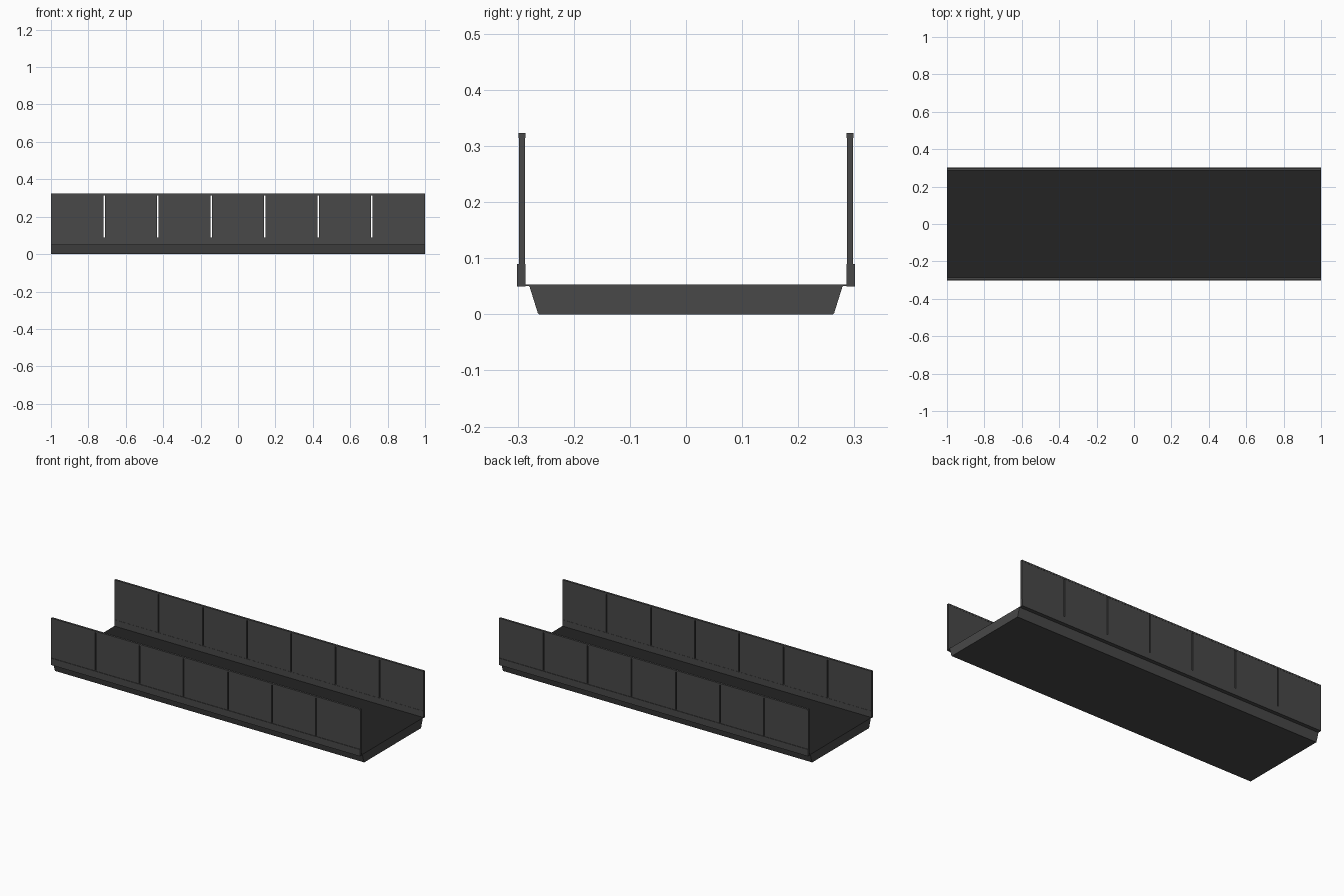
import bpy, bmesh

if "Cube" in bpy.data.objects:
    bpy.data.objects.remove(bpy.data.objects["Cube"])

def material(name, rgb):
    m = bpy.data.materials.new(name)
    m.diffuse_color = (*rgb, 1)
    m.use_nodes = True
    m.node_tree.nodes["Principled BSDF"].inputs["Base Color"].default_value = m.diffuse_color
    return m

grey = material("dark grey", (0.065, 0.065, 0.065))
black = material("near black", (0.017, 0.017, 0.017))

def extrude_x(name, profile, x0, x1, mats):
    """Extrude a closed (y, z) profile along x."""
    bm = bmesh.new()
    a = [bm.verts.new((x0, y, z)) for y, z in profile]
    b = [bm.verts.new((x1, y, z)) for y, z in profile]
    n = len(profile)
    bm.faces.new(a)
    bm.faces.new(b[::-1])
    for i in range(n):
        j = (i + 1) % n
        bm.faces.new((a[i], b[i], b[j], a[j]))
    bmesh.ops.recalc_face_normals(bm, faces=bm.faces)
    me = bpy.data.meshes.new(name)
    bm.to_mesh(me)
    bm.free()
    for m in mats:
        me.materials.append(m)
    ob = bpy.data.objects.new(name, me)
    bpy.context.collection.objects.link(ob)
    return ob

def bar(name, x0, x1, y0, y1, z0, z1):
    return extrude_x(name, [(y0, z0), (y1, z0), (y1, z1), (y0, z1)], x0, x1, [grey])

# Deck: tapered underside with thin side ledges, dark walking surface on top
half = [(0.262, 0.0), (0.264, 0.002), (0.279, 0.05), (0.288, 0.051), (0.288, 0.053)]
profile = half + [(-y, z) for y, z in reversed(half)]
deck = extrude_x("deck", profile, -1, 1, [grey, black])
for p in deck.data.polygons:
    if p.normal.z > 0.9:
        p.material_index = 1

# Side walls: bottom rail, seven panels with narrow gaps, top rail
count, gap = 7, 0.007
width = 2 / count
for side, s in (("front", -1), ("back", 1)):
    bar(side + "_bottom_rail", -1, 1, s * 0.286, s * 0.301, 0.05, 0.09)
    bar(side + "_top_rail", -1, 1, s * 0.2863, s * 0.2988, 0.314, 0.323)
    for i in range(count):
        x0 = -1 + i * width + (gap / 2 if i else 0)
        x1 = -1 + (i + 1) * width - (gap / 2 if i < count - 1 else 0)
        bar(f"{side}_panel_{i + 1}", x0, x1, s * 0.287, s * 0.298, 0.09, 0.314)
